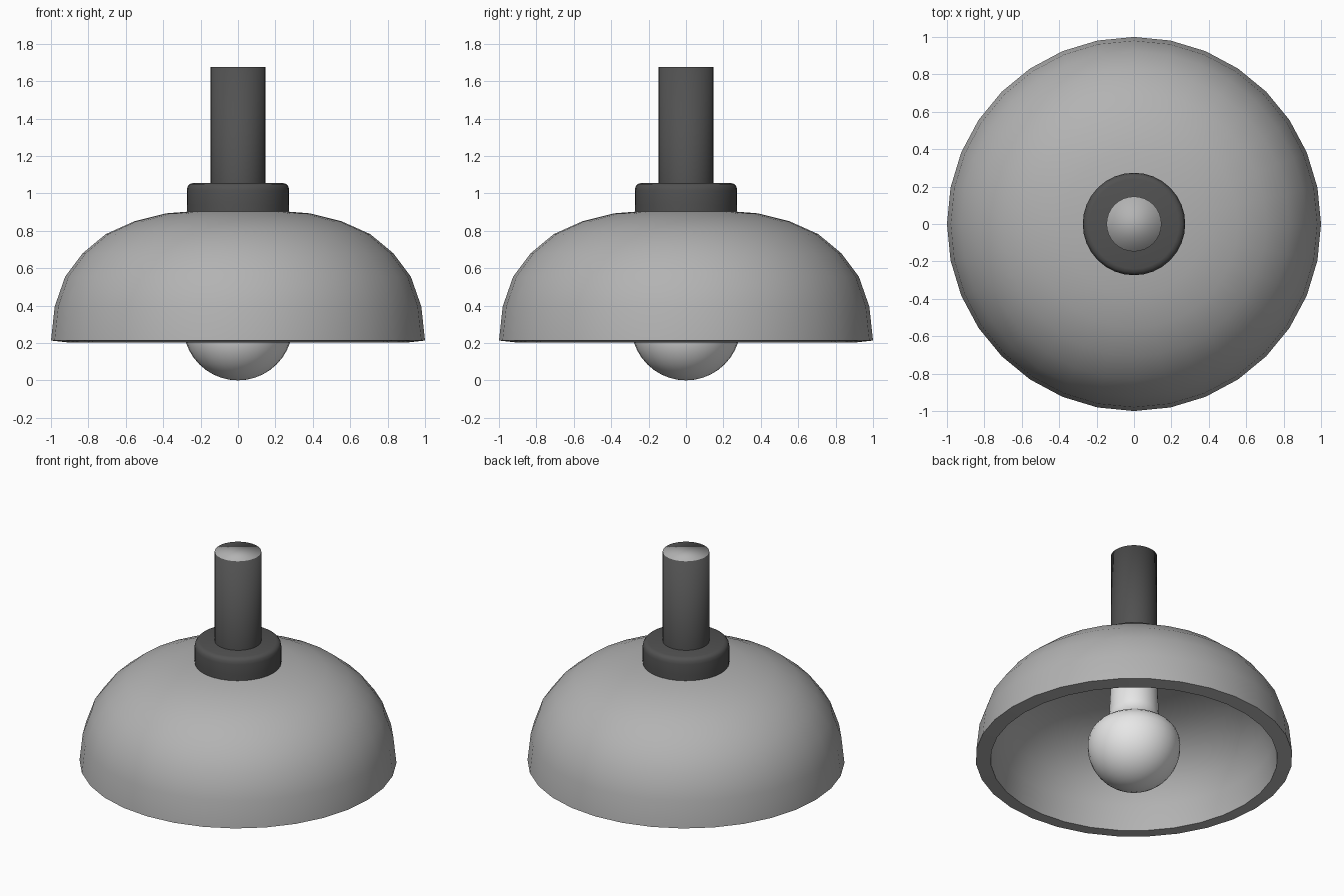
import bpy, bmesh
from math import cos, sin, pi, radians

cube = bpy.data.objects.get("Cube")
if cube:
    bpy.data.objects.remove(cube)


def material(name, value):
    m = bpy.data.materials.new(name)
    m.use_nodes = True
    color = (value, value, value, 1)
    m.diffuse_color = color
    m.node_tree.nodes["Principled BSDF"].inputs["Base Color"].default_value = color
    return m


grey = material("shade grey", 0.45)
dark = material("dark metal", 0.083)
white = material("bulb white", 0.8)


def lathe(name, profile, mats, segments=32):
    """Revolve (radius, height) points, listed bottom to top, around z."""
    bm = bmesh.new()
    rings = []
    for r, z in profile:
        if r == 0:
            rings.append([bm.verts.new((0, 0, z))] * segments)
        else:
            rings.append([bm.verts.new((r * cos(2 * pi * i / segments),
                                        r * sin(2 * pi * i / segments), z))
                          for i in range(segments)])
    for low, high in zip(rings, rings[1:]):
        for i in range(segments):
            j = (i + 1) % segments
            corners = dict.fromkeys((low[i], low[j], high[j], high[i]))
            bm.faces.new(list(corners)).smooth = True
    # Close an open top ring with one flat face
    if profile[-1][0] > 0:
        bm.faces.new(rings[-1]).smooth = True
    mesh = bpy.data.meshes.new(name)
    bm.to_mesh(mesh)
    bm.free()
    for m in mats:
        mesh.materials.append(m)
    obj = bpy.data.objects.new(name, mesh)
    bpy.context.collection.objects.link(obj)
    return obj


# Domed shade with a thick wall and a crisp rim
shade = lathe("shade", [(1, .213), (.98, .395), (.924, .555), (.83, .68), (.707, .782),
                        (.555, .85), (.383, .893), (.195, .908), (0, .913)], [grey])
wall = shade.modifiers.new("wall", "SOLIDIFY")
wall.thickness = 0.095
wall.offset = -1
crisp = shade.modifiers.new("crisp rim", "EDGE_SPLIT")
crisp.split_angle = radians(40)

# Rounded collar on top of the shade
lathe("collar", [(.272, .88), (.274, .94), (.274, 1.015), (.27, 1.035),
                 (.26, 1.049), (.24, 1.055), (0, 1.055)], [dark])

# Stem with a light, softly shaded end face
stem = lathe("stem", [(.147, 1.03), (.147, 1.675)], [dark, grey])
for face in stem.data.polygons:
    if face.normal.z > 0.9:
        face.material_index = 1

# Bulb: round lower half, squarer shoulder, then the neck
steps = 10
round_half = [(.293 * sin(a), .293 - .293 * cos(a))
              for a in (pi / 2 * i / steps for i in range(steps + 1))]
shoulder = [(.293 * cos(a) ** .85, .293 + .2 * sin(a) ** .85)
            for a in (radians(d) for d in (12, 24, 36, 48))]
lathe("bulb", round_half + shoulder + [(.165, .475), (.155, .54), (.147, .9)], [white])
